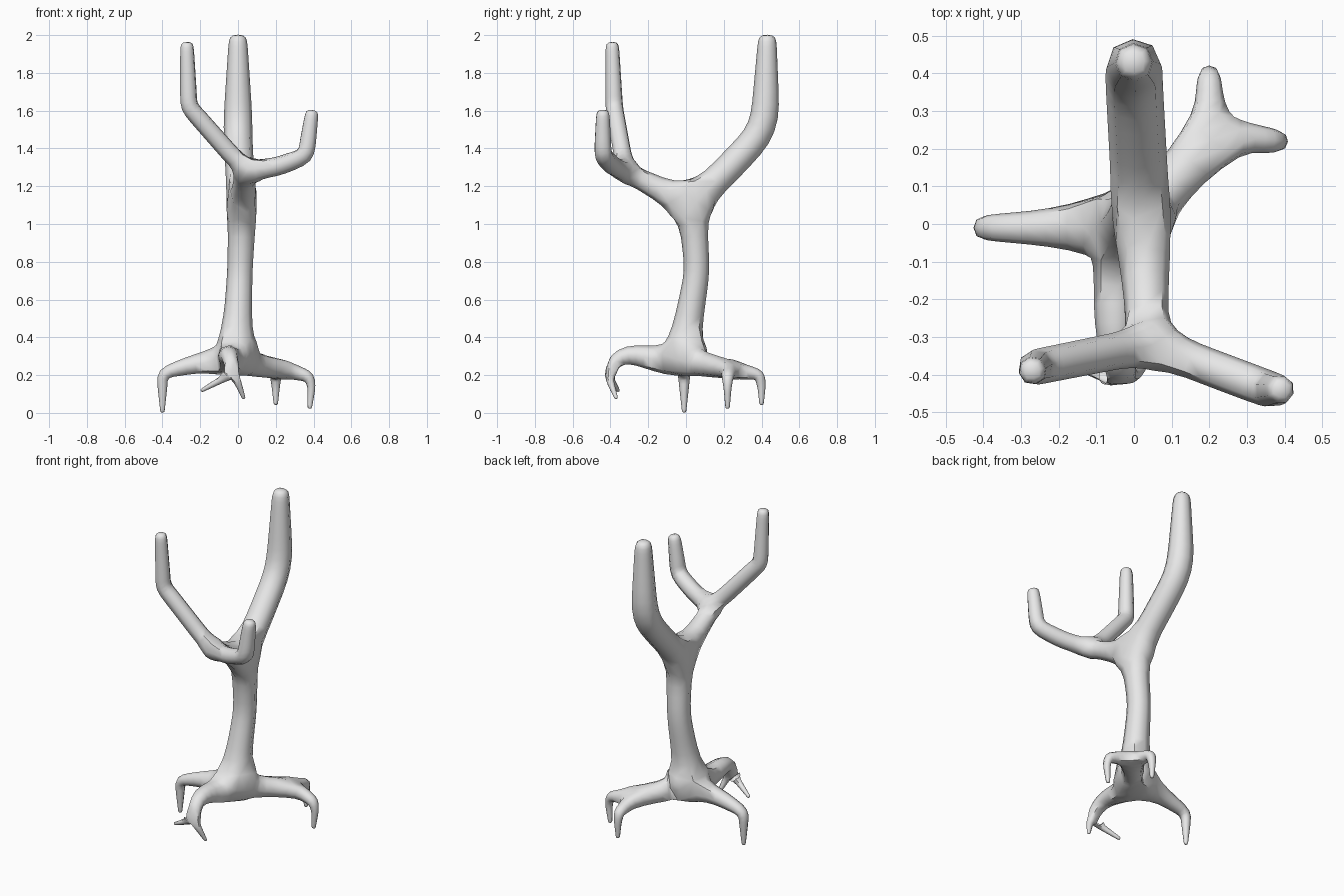
import bpy
import math
from mathutils import Vector

cube = bpy.data.objects.get("Cube")
if cube:
    bpy.data.objects.remove(cube, do_unlink=True)

# Skeleton of the tree: node positions, limb radii and the links between nodes
STEP = .12
nodes, radii, links = [Vector((0, 0, .28))], [.08], []


def add_node(parent, position, radius):
    """Add one node joined to its parent and return its index."""
    nodes.append(position)
    radii.append(radius)
    links.append((parent, len(nodes) - 1))
    return len(nodes) - 1


def grow(start, end_radius, *corners):
    """Grow an evenly divided limb through the corners, tapering to end_radius."""
    path = []
    previous = nodes[start]
    for corner in map(Vector, corners):
        pieces = max(1, round((corner - previous).length / STEP))
        path += [previous.lerp(corner, (i + 1) / pieces) for i in range(pieces)]
        previous = corner
    start_radius, last = radii[start], start
    for i, position in enumerate(path):
        share = (i + 1) / len(path)
        radius = start_radius + (end_radius - start_radius) * share
        last = add_node(last, position, radius)
    return last


def grow_tip(start, end_radius, *corners):
    """Grow a limb and close it with a short rounded cap."""
    last = grow(start, end_radius, *corners)
    direction = (nodes[last] - nodes[last - 1]).normalized()
    add_node(last, nodes[last] + direction * end_radius * .7, end_radius * .75)


# Trunk: flared foot, narrow swaying middle, main fork
crown = 0
foot = grow(crown, .09, (-.01, 0, .4))
neck = grow(foot, .075, (0, .02, .52))
waist = grow(neck, .067, (.01, .06, .75))
fork = grow(waist, .077, (.02, .04, 1), (.02, .02, 1.1))

# Thick back branch
back_bend = grow(fork, .077, (.01, .2, 1.27), (0, .38, 1.46), (0, .42, 1.57))
grow_tip(back_bend, .05, (0, .43, 1.97))

# Front branch with two upright twigs
twig_fork = grow(fork, .05, (.04, -.32, 1.28))
right_bend = grow(twig_fork, .048, (-.26, -.38, 1.62))
grow_tip(right_bend, .037, (-.27, -.39, 1.94))
left_bend = grow(twig_fork, .05, (.2, -.38, 1.3), (.36, -.44, 1.36))
grow_tip(left_bend, .038, (.39, -.44, 1.58))

# Right root with a single claw
right_knee = grow(crown, .034, (-.23, -.01, .26), (-.4, -.01, .21))
grow_tip(right_knee, .012, (-.4, -.01, .01))

# Back left root splitting into two claws
rear_split = grow(crown, .05, (.2, .22, .23))
rear_knee = grow(rear_split, .032, (.2, .3, .22), (.2, .39, .2))
grow_tip(rear_knee, .012, (.2, .4, .14), (.2, .4, .05))
side_knee = grow(rear_split, .032, (.29, .23, .22), (.38, .22, .19))
grow_tip(side_knee, .012, (.39, .22, .14), (.38, .22, .03))

# Arched front root splitting into two thin claws
front_split = grow(crown, .03, (-.04, -.13, .27), (-.05, -.22, .3),
                   (-.05, -.31, .31), (-.04, -.38, .28), (-.03, -.41, .22))
grow_tip(front_split, .01, (-.08, -.4, .18), (-.19, -.36, .12))
grow_tip(front_split, .01, (0, -.4, .16), (.03, -.37, .08))

# Mesh object and its bark colour
mesh = bpy.data.meshes.new("bare_tree")
mesh.from_pydata(nodes, links, [])
tree = bpy.data.objects.new("bare_tree", mesh)
bpy.context.scene.collection.objects.link(tree)

grey = (.8, .8, .8, 1)
bark = bpy.data.materials.new("light_grey")
bark.use_nodes = True
bark.diffuse_color = grey
bark.node_tree.nodes["Principled BSDF"].inputs["Base Color"].default_value = grey
mesh.materials.append(bark)

# Skin around the skeleton, slightly fattened because rounding slims it
skin = tree.modifiers.new("skin", 'SKIN')
skin.use_smooth_shade = True
skin.branch_smoothing = 0
for vertex, radius in zip(mesh.skin_vertices[0].data, radii):
    vertex.radius = (radius / .93, radius / .93)

rounding = tree.modifiers.new("rounding", 'SUBSURF')
rounding.levels = rounding.render_levels = 1

# Bake the modifiers and smooth the limbs, keeping the tip rims sharp
bpy.ops.object.select_all(action='DESELECT')
tree.select_set(True)
bpy.context.view_layer.objects.active = tree
bpy.ops.object.convert(target='MESH')
bpy.ops.object.shade_smooth_by_angle(angle=math.radians(50))
